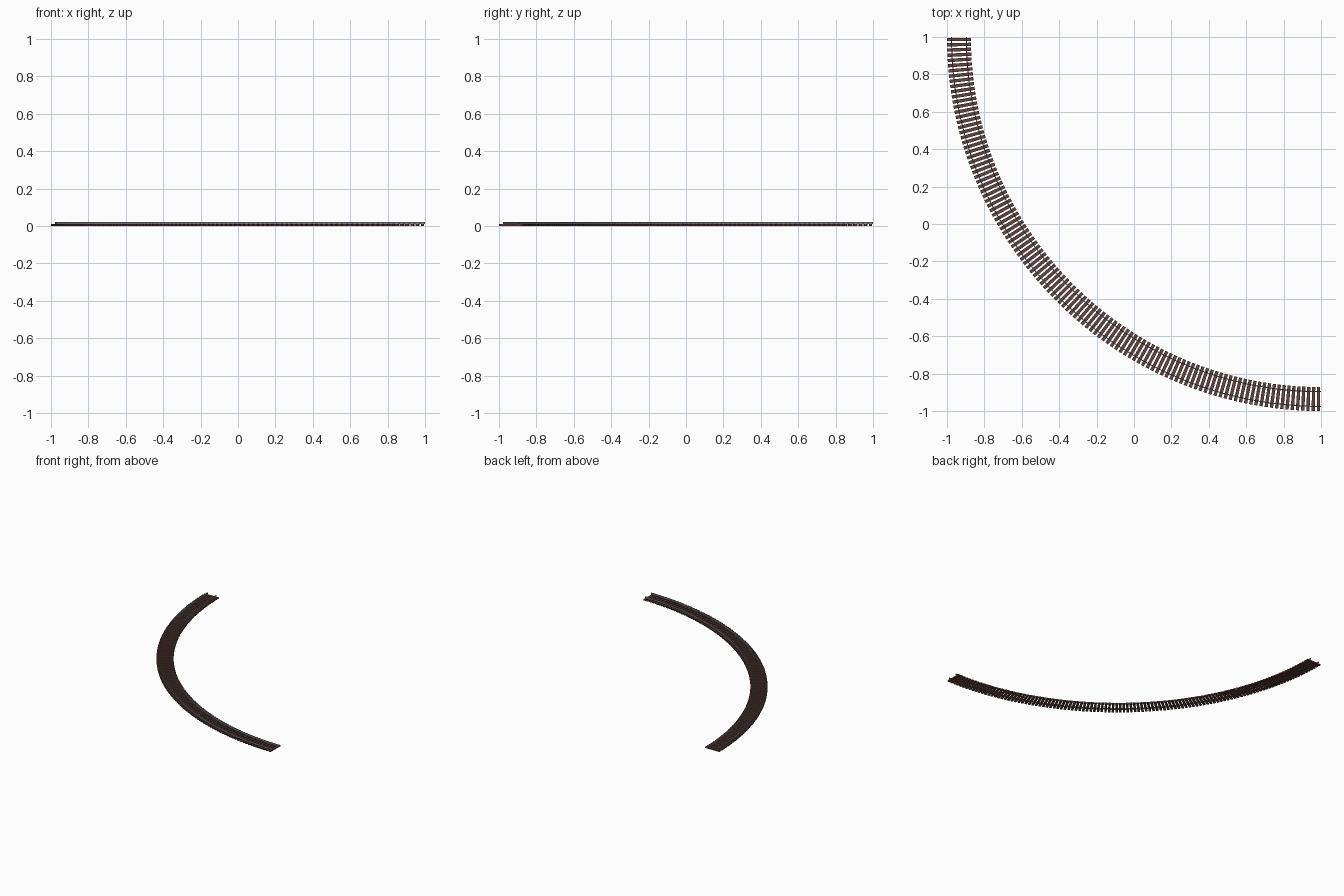
import bpy, bmesh, math

if "Cube" in bpy.data.objects:
    bpy.data.objects.remove(bpy.data.objects["Cube"])

R_IN, R_OUT = 1.872, 2.0          # sleeper ends, measured from the curve centre (1, 1)
R_MID = (R_IN + R_OUT) / 2
GAUGE = 0.0395                    # half distance between rail centres
COUNT = 112                       # sleepers along the quarter circle
STEP = math.pi / 2 / COUNT
A0 = math.pi                      # start angle


def material(name, col):
    m = bpy.data.materials.new(name)
    m.diffuse_color = (*col, 1)
    m.use_nodes = True
    m.node_tree.nodes["Principled BSDF"].inputs["Base Color"].default_value = m.diffuse_color
    return m


wood = material("sleeper brown", (0.13, 0.06, 0.05))
steel = material("rail steel", (0.22, 0.23, 0.24))


def finish(name, bm, mat):
    bmesh.ops.recalc_face_normals(bm, faces=bm.faces)
    me = bpy.data.meshes.new(name)
    bm.to_mesh(me)
    bm.free()
    me.materials.append(mat)
    ob = bpy.data.objects.new(name, me)
    bpy.context.collection.objects.link(ob)


def point(r, a, z, t=0):
    # t is a sideways shift along the track
    return (1 + r * math.cos(a) - t * math.sin(a), 1 + r * math.sin(a) + t * math.cos(a), z)


def block(bm, a, r0, r1, w, z0, z1):
    v = [bm.verts.new(point(r, a, z, t)) for z in (z0, z1)
         for r, t in ((r0, -w / 2), (r1, -w / 2), (r1, w / 2), (r0, w / 2))]
    for f in ((3, 2, 1, 0), (4, 5, 6, 7), (0, 1, 5, 4), (1, 2, 6, 5), (2, 3, 7, 6), (3, 0, 4, 7)):
        bm.faces.new([v[i] for i in f])


# sleepers
sleepers = bmesh.new()
for i in range(COUNT):
    block(sleepers, A0 + STEP * (i + 0.5), R_IN, R_OUT, 0.0175, 0, 0.01)
finish("sleepers", sleepers, wood)

# rails: rectangular profile swept along the arc
profile = [(0.0025, 0.01), (0.0025, 0.022), (-0.0025, 0.022), (-0.0025, 0.01)]
for side, name in ((-1, "inner_rail"), (1, "outer_rail")):
    bm = bmesh.new()
    rings = [[bm.verts.new(point(R_MID + side * GAUGE + x, A0 + math.pi / 2 * k / 64, z))
              for x, z in profile] for k in range(65)]
    n = len(profile)
    for p, q in zip(rings, rings[1:]):
        for j in range(n):
            bm.faces.new((p[j], p[(j + 1) % n], q[(j + 1) % n], q[j]))
    bm.faces.new(rings[0])
    bm.faces.new(rings[-1])
    finish(name, bm, steel)
